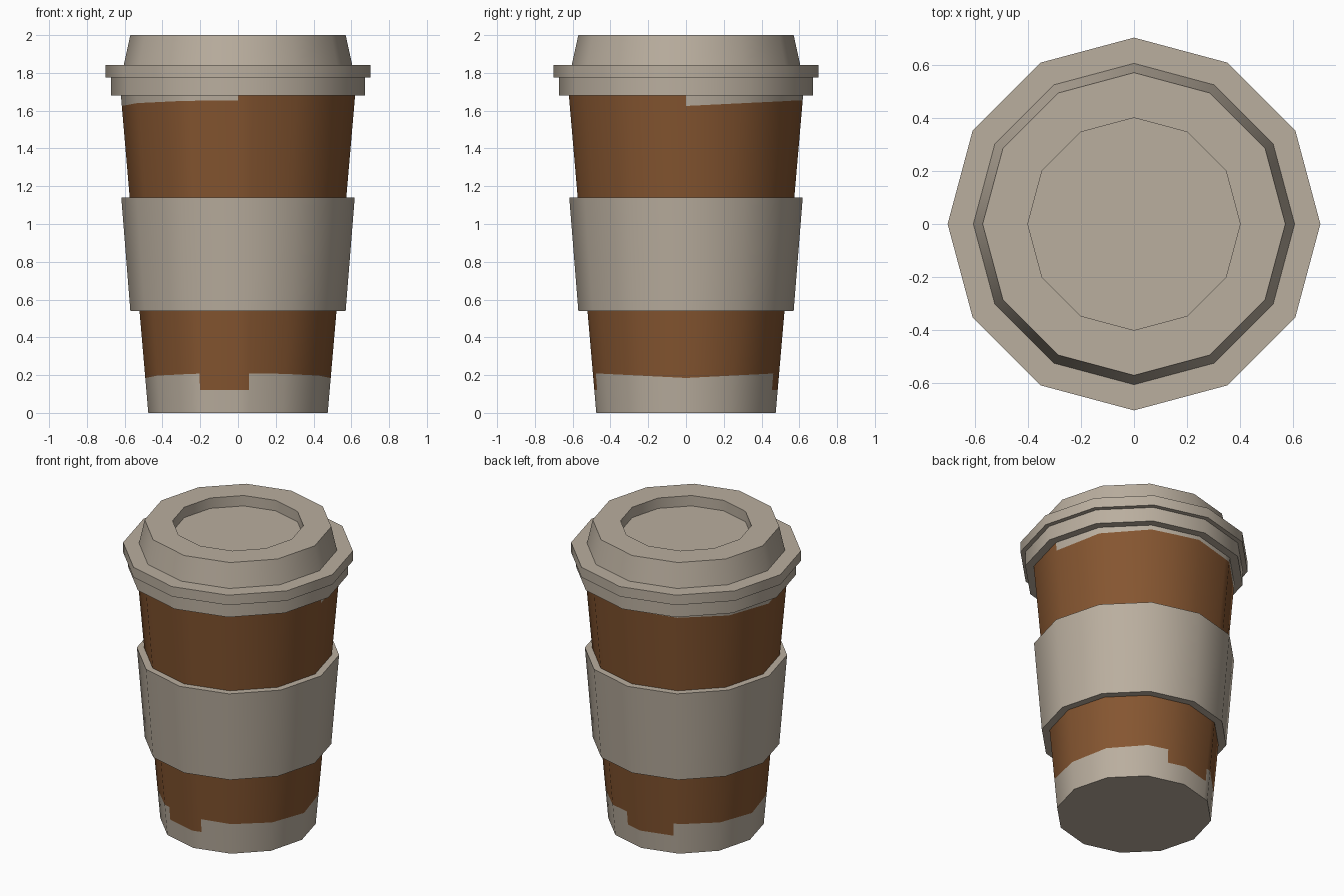
import bpy, bmesh, math

if "Cube" in bpy.data.objects:
    bpy.data.objects.remove(bpy.data.objects["Cube"])

SIDES = 12
STEP = 360 / SIDES


def material(name, rgb):
    m = bpy.data.materials.new(name)
    m.diffuse_color = (*rgb, 1)
    m.use_nodes = True
    m.node_tree.nodes["Principled BSDF"].inputs["Base Color"].default_value = m.diffuse_color
    return m


BEIGE = material("warm grey", (0.49, 0.425, 0.345))
BROWN = material("coffee brown", (0.235, 0.092, 0.03))


def on_polygon(r, z, deg):
    """Point at an angle on the 12-sided outline whose corners have radius r."""
    flat = math.cos(math.radians(STEP / 2))
    d = r * flat / math.cos(math.radians(deg % STEP - STEP / 2))
    a = math.radians(deg)
    return (d * math.cos(a), d * math.sin(a), z)


def revolve(name, rows, angles, mats, rule=None, cap_start=False, cap_end=False):
    """Each row maps an angle to (radius, z); rule(row, angle) picks the colour."""
    bm = bmesh.new()
    rings = [[bm.verts.new(on_polygon(*row(a), a)) for a in angles] for row in rows]
    n = len(angles)
    for i in range(len(rings) - 1):
        for j in range(n):
            k = (j + 1) % n
            f = bm.faces.new((rings[i][j], rings[i][k], rings[i + 1][k], rings[i + 1][j]))
            mid = (angles[j] + (angles[k] if k else 360)) / 2
            f.material_index = rule(i, mid) if rule else 0
    if cap_start:
        bm.faces.new(rings[0][::-1])
    if cap_end:
        bm.faces.new(rings[-1])
    me = bpy.data.meshes.new(name)
    bm.to_mesh(me)
    bm.free()
    for m in mats:
        me.materials.append(m)
    ob = bpy.data.objects.new(name, me)
    bpy.context.collection.objects.link(ob)
    bpy.ops.object.select_all(action='DESELECT')
    ob.select_set(True)
    bpy.context.view_layer.objects.active = ob
    bpy.ops.object.shade_smooth_by_angle(angle=math.radians(40))
    return ob


def fixed(points):
    return [lambda a, p=p: p for p in points]


def cup_radius(z):
    return 0.475 + 0.0863 * z


def cup_row(base, wave=0.0):
    def row(a):
        z = base + wave * abs(math.sin(math.radians(a)))
        return (cup_radius(z), z)
    return row


corners = [i * STEP for i in range(SIDES)]

# Cup: grey base, brown wall with two notches, grey strip under most of the lid
NOTCHES = [(76, 116), (245, 277)]
cup_angles = sorted(set(corners + [float(a) for n in NOTCHES for a in n]))
cup_rows = [cup_row(0), cup_row(0.12), cup_row(0.185, 0.025),
            cup_row(1.625, 0.03), cup_row(1.685)]


def cup_colour(row, a):
    if row == 0:
        return 0
    if row == 1:
        return int(any(lo < a < hi for lo, hi in NOTCHES))
    if row == 3:
        return int(a > 270)
    return 1


revolve("cup", cup_rows, cup_angles, [BEIGE, BROWN], cup_colour, True, True)

# Cardboard sleeve around the middle
revolve("sleeve", fixed([(cup_radius(0.54) - 0.005, 0.54), (0.57, 0.54),
                         (0.618, 1.14), (cup_radius(1.14) - 0.005, 1.14)]),
        corners, [BEIGE])

# Lid: skirt, rim, raised dome and recessed top
revolve("lid", fixed([(0.61, 1.68), (0.672, 1.68), (0.672, 1.775), (0.702, 1.775),
                      (0.702, 1.842), (0.605, 1.842), (0.57, 2.0),
                      (0.40, 2.0), (0.40, 1.93)]),
        corners, [BEIGE], cap_end=True)
